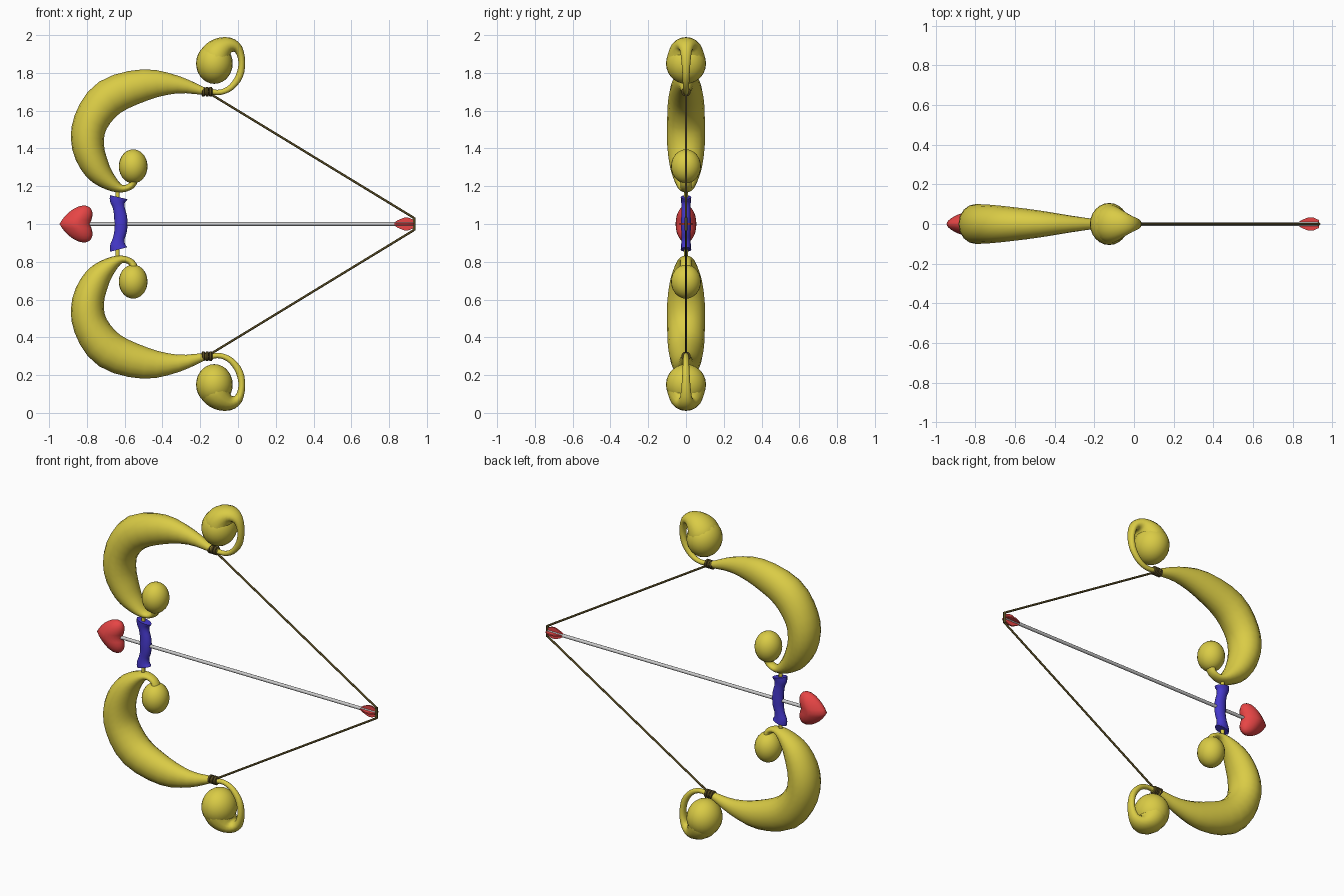
import bpy, bmesh, math
from mathutils import Vector

if "Cube" in bpy.data.objects:
    bpy.data.objects.remove(bpy.data.objects["Cube"])


def material(name, rgb):
    m = bpy.data.materials.new(name)
    m.diffuse_color = (*rgb, 1)
    m.use_nodes = True
    m.node_tree.nodes["Principled BSDF"].inputs["Base Color"].default_value = m.diffuse_color
    return m


GOLD = material("gold", (0.70, 0.60, 0.06))
BLUE = material("blue", (0.06, 0.04, 0.60))
RED = material("red", (0.80, 0.06, 0.06))
BROWN = material("brown", (0.09, 0.065, 0.015))


def finish(bm, name, mat=None, angle=50, flip=False):
    """Make an object; flip mirrors it about the plane z = 1."""
    if flip:
        for v in bm.verts:
            v.co.z = 2 - v.co.z
    bmesh.ops.recalc_face_normals(bm, faces=bm.faces)
    me = bpy.data.meshes.new(name)
    bm.to_mesh(me)
    bm.free()
    ob = bpy.data.objects.new(name, me)
    bpy.context.collection.objects.link(ob)
    if mat:
        me.materials.append(mat)
    bpy.ops.object.select_all(action='DESELECT')
    ob.select_set(True)
    bpy.context.view_layer.objects.active = ob
    bpy.ops.object.shade_smooth_by_angle(angle=math.radians(angle))
    return ob


def smooth_path(pts, n):
    """Catmull-Rom through (x, z, in-plane radius, y radius) points."""
    p = [Vector(q) for q in pts]
    p = [2 * p[0] - p[1]] + p + [2 * p[-1] - p[-2]]
    out = []
    for i in range(1, len(p) - 2):
        a, b, c, d = p[i - 1:i + 3]
        for k in range(n):
            t = k / n
            out.append(0.5 * (2 * b + (c - a) * t + (2 * a - 5 * b + 4 * c - d) * t * t
                              + (3 * b - a - 3 * c + d) * t ** 3))
    return out + [p[-2]]


def sweep(name, pts, mat, n=3, sides=16, flip=False, angle=50):
    """Elliptical sweep along a path lying in the xz plane."""
    path = smooth_path(pts, n) if n > 1 else [Vector(q) for q in pts]
    bm = bmesh.new()
    rings = []
    for i, q in enumerate(path):
        a, b = path[max(i - 1, 0)], path[min(i + 1, len(path) - 1)]
        t = Vector((b[0] - a[0], b[1] - a[1])).normalized()
        ring = []
        for s in range(sides):
            w = 2 * math.pi * s / sides
            u = q[2] * math.cos(w)
            ring.append(bm.verts.new((q[0] - t.y * u, q[3] * math.sin(w), q[1] + t.x * u)))
        rings.append(ring)
    for r0, r1 in zip(rings, rings[1:]):
        for s in range(sides):
            e = (s + 1) % sides
            bm.faces.new((r0[s], r0[e], r1[e], r1[s]))
    bm.faces.new(rings[0])
    bm.faces.new(rings[-1])
    return finish(bm, name, mat, angle, flip)


def ball(name, c, r, mat, flip=False, shape=None):
    bm = bmesh.new()
    bmesh.ops.create_uvsphere(bm, u_segments=24, v_segments=14, radius=1)
    for v in bm.verts:
        u = shape(v.co) if shape else Vector((v.co.x * r[0], v.co.y * r[1], v.co.z * r[2]))
        v.co = u + Vector(c)
    finish(bm, name, mat, 80, flip)


limb = [(-0.13, 1.70, .016, .016), (-0.18, 1.703, .020, .022), (-0.317, 1.737, .046, .042),
        (-0.49, 1.737, .083, .070), (-0.68, 1.67, .100, .093), (-0.78, 1.54, .092, .100),
        (-0.794, 1.41, .085, .099), (-0.746, 1.29, .070, .082), (-0.675, 1.217, .042, .055),
        (-0.614, 1.187, .020, .034), (-0.565, 1.203, .018, .028), (-0.55, 1.24, .025, .034)]
curl = [(-0.15, 1.70, .014, .016), (-0.09, 1.698, .014, .014), (-0.035, 1.725, .016, .016),
        (0.008, 1.785, .019, .019), (0.020, 1.86, .018, .024), (0.002, 1.925, .024, .034),
        (-0.04, 1.945, .042, .058), (-0.085, 1.925, .068, .085), (-0.115, 1.89, .085, .098),
        (-0.122, 1.86, .085, .095)]

for side, flip in (("upper", False), ("lower", True)):
    # Bow limb, scroll at the tip and scroll at the grip
    sweep(side + "_limb", limb, GOLD, flip=flip)
    sweep(side + "_tip_curl", curl, GOLD, flip=flip)
    ball(side + "_tip_ball", (-0.125, 0, 1.85), (.097, .106, .108), GOLD, flip)
    ball(side + "_grip_ball", (-0.555, 0, 1.305), (.076, .079, .090), GOLD, flip)
    # String and its binding
    sweep(side + "_string", [(-0.165, 1.70, .006, .006), (0.932, 1.032, .006, .006)],
          BROWN, n=1, sides=8, flip=flip)
    for k in range(3):
        x = -0.183 + k * 0.019
        sweep(f"{side}_binding_{k + 1}",
              [(x - .010, 1.70, .017, .017), (x - .006, 1.70, .025, .025),
               (x + .006, 1.70, .025, .025), (x + .010, 1.70, .017, .017)],
              BROWN, n=1, sides=14, flip=flip)

# Grip core and wrapped handle
sweep("grip_core", [(-0.638, 0.82, .011, .011), (-0.638, 1.18, .011, .011)], GOLD, n=1, sides=10)
sweep("handle", [(-0.632, 0.865, .046, .028), (-0.636, 0.885, .042, .026), (-0.632, 0.92, .031, .024),
                 (-0.622, 0.96, .033, .025), (-0.620, 1.0, .035, .026), (-0.622, 1.04, .034, .025),
                 (-0.632, 1.09, .031, .024), (-0.636, 1.12, .042, .026), (-0.632, 1.142, .048, .028)],
      BLUE, sides=12)

# Arrow shaft, nocking string
sweep("arrow_shaft", [(-0.82, 1.0, .010, .010), (0.93, 1.0, .010, .010)], None, n=1, sides=12)
sweep("nocking_string", [(0.932, 0.966, .008, .008), (0.932, 1.034, .008, .008)], BROWN, n=1, sides=10)

# Heart arrowhead, tip towards -x
def heart(u):
    taper = min(1, 0.65 + 0.35 * (u.x + 1))
    return Vector((.08 * u.x + .05 * abs(u.z), .055 * u.y * taper, .098 * u.z))


ball("heart_head", (-0.865, 0, 1.0), None, RED, shape=heart)

# Four crossed fletching vanes
for i in range(4):
    bm = bmesh.new()
    prof = [(0.815, 0), (0.845, .020), (0.880, .034), (0.905, .033), (0.932, .020), (0.932, 0)]
    a = i * math.pi / 2
    rad = Vector((0, math.cos(a), math.sin(a)))
    nrm = Vector((0, -math.sin(a), math.cos(a)))
    f = bm.faces.new([bm.verts.new(Vector((x, 0, 1)) + rad * r - nrm * .004) for x, r in prof])
    ext = bmesh.ops.extrude_face_region(bm, geom=[f])
    for v in ext["geom"]:
        if isinstance(v, bmesh.types.BMVert):
            v.co += nrm * .008
    finish(bm, f"fletching_{i + 1}", RED, 30)
